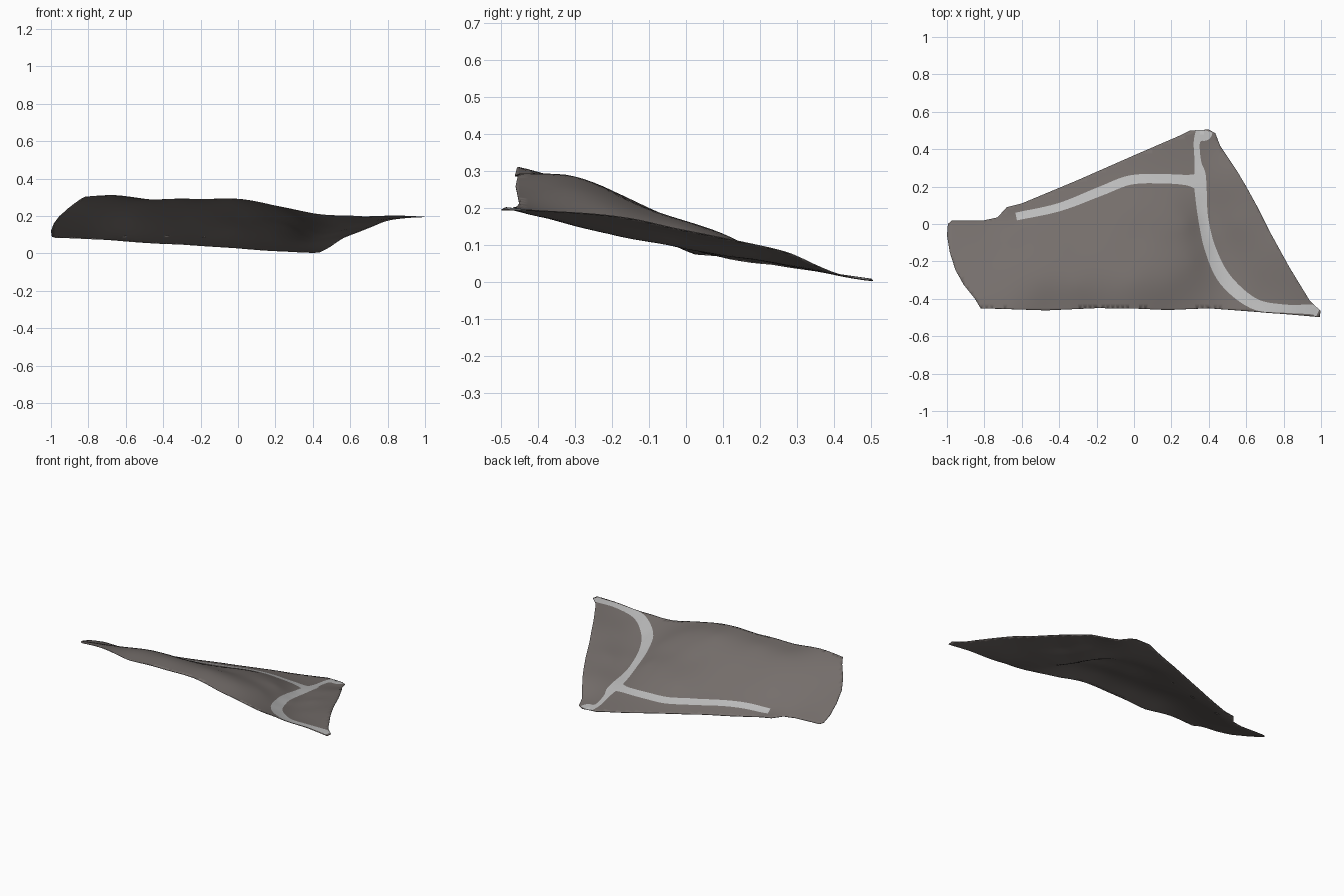
import bpy, bmesh, math
from mathutils import Vector
from mathutils.geometry import delaunay_2d_cdt

if "Cube" in bpy.data.objects:
    bpy.data.objects.remove(bpy.data.objects["Cube"])

# rim of the sheet (x, y, z): cuff end, then main panel, both going round the edge
CUFF = [(-0.66, -0.455, .312), (-0.82, -0.45, .303), (-0.85, -0.4, .285), (-0.91, -0.325, .24),
        (-0.955, -0.245, .2), (-0.985, -0.15, .16), (-1, -0.06, .12), (-0.995, 0.0, .092),
        (-0.975, 0.018, .086), (-0.8, 0.02, .08), (-0.73, 0.035, .077)]
PANEL = [(-0.68, 0.09, .074), (-0.6, 0.11, .067), (-0.3, 0.235, .05), (0, 0.367, .03),
         (0.25, 0.475, .013), (0.3, 0.5, .01), (0.4, 0.505, .006), (0.435, 0.485, .008),
         (0.46, 0.42, .02), (0.51, 0.345, .05), (0.55, 0.285, .078), (0.6, 0.2, .1),
         (0.655, 0.1, .121), (0.72, -0.03, .147), (0.775, -0.13, .17), (0.83, -0.23, .184),
         (0.94, -0.41, .195), (0.998, -0.465, .197), (0.993, -0.498, .197),
         (0.85, -0.485, .203), (0.6, -0.465, .203), (0.4, -0.45, .215), (0.18, -0.46, .26),
         (0, -0.452, .291), (-0.2, -0.45, .29), (-0.47, -0.462, .289)]
# folds along the trim and bulges inside the sheet
INNER = [(-0.85, -0.15, .165), (-0.75, -0.08, .13), (-0.73, -0.3, .255), (-0.62, 0.04, .085),
         (-0.55, -0.1, .185), (-0.5, -0.3, .28), (-0.3, -0.32, .29), (-0.3, -0.1, .195),
         (-0.4, 0.09, .09), (-0.18, 0.175, .077), (0, -0.3, .285), (0, -0.1, .198), (0, 0.1, .131),
         (0, 0.24, .066), (0.15, 0.242, .062), (0.2, -0.3, .25), (0.2, -0.1, .185), (0.2, 0.1, .12),
         (0.28, 0.0, .142), (0.31, -0.2, .19), (0.35, 0.22, .058), (0.345, 0.35, .033),
         (0.365, 0.1, .076), (0.38, 0.0, .096), (0.42, -0.16, .127), (0.49, -0.3, .156),
         (0.65, -0.42, .185), (0.55, 0.0, .12), (0.66, -0.23, .162), (0.48, 0.2, .079)]
# trim bands: x, y, half width
BANDS = [
    [(-0.63, 0.04, .021), (-0.4, 0.09, .022), (-0.18, 0.175, .025), (-0.02, 0.235, .025),
     (0.15, 0.242, .025), (0.28, 0.235, .028), (0.35, 0.225, .045)],
    [(0.372, 0.503, .05), (0.365, 0.482, .047), (0.342, 0.455, .022), (0.335, 0.42, .016),
     (0.342, 0.33, .018), (0.352, 0.27, .03), (0.355, 0.2, .033), (0.37, 0.03, .027),
     (0.41, -0.14, .03), (0.49, -0.3, .035), (0.64, -0.425, .03), (0.8, -0.452, .022),
     (0.95, -0.457, .026), (0.985, -0.47, .028)]]


def solve(a, b):
    n = len(b)
    m = [r[:] + [v] for r, v in zip(a, b)]
    for i in range(n):
        p = max(range(i, n), key=lambda k: abs(m[k][i]))
        m[i], m[p] = m[p], m[i]
        for k in range(i + 1, n):
            f = m[k][i] / m[i][i]
            if f:
                m[k] = [u - f * v for u, v in zip(m[k], m[i])]
    x = [0] * n
    for i in reversed(range(n)):
        x[i] = (m[i][n] - sum(m[i][j] * x[j] for j in range(i + 1, n))) / m[i][i]
    return x


# smooth height surface through all control points
CTRL = CUFF + PANEL + INNER
N = len(CTRL)


def kern(ax, ay, bx, by):
    d = (ax - bx) ** 2 + (ay - by) ** 2
    return 0.5 * d * math.log(d) if d > 1e-12 else 0.0


rows = [[kern(p[0], p[1], q[0], q[1]) + (0.0003 if p is q else 0) for q in CTRL] + [1, p[0], p[1]]
        for p in CTRL]
rows += [[1] * N + [0] * 3, [p[0] for p in CTRL] + [0] * 3, [p[1] for p in CTRL] + [0] * 3]
W = solve(rows, [p[2] for p in CTRL] + [0, 0, 0])


def height(x, y):
    z = sum(w * kern(x, y, p[0], p[1]) for w, p in zip(W, CTRL)) + W[N] + W[N + 1] * x + W[N + 2] * y
    return max(z, 0.003)


def spline(pts, n=6):
    v = [Vector(p) for p in pts]
    v = [v[0] * 2 - v[1]] + v + [v[-1] * 2 - v[-2]]
    out = []
    for a, b, c, d in zip(v, v[1:], v[2:], v[3:]):
        for k in range(n):
            t = k / n
            out.append(0.5 * (2 * b + (c - a) * t + (2 * a - 5 * b + 4 * c - d) * t * t
                              + (3 * b - a - 3 * c + d) * t ** 3))
    return out + [v[-2]]


def dense(pts, step=0.03):
    out = []
    for a, b in zip(pts, pts[1:] + pts[:1]):
        a, b = Vector(a[:2]), Vector(b[:2])
        n = max(1, round((b - a).length / step))
        out += [a.lerp(b, k / n) for k in range(n)]
    return out


def band_loop(line):
    left, right = [], []
    for i, p in enumerate(line):
        t = (line[min(i + 1, len(line) - 1)] - line[max(i - 1, 0)]).to_2d().normalized()
        s = Vector((-t.y, t.x)) * p.z
        left.append(p.to_2d() + s)
        right.append(p.to_2d() - s)
    return left + right[::-1]


def in_loop(p, loop):
    hit = False
    for a, b in zip(loop, loop[1:] + loop[:1]):
        if (a.y > p.y) != (b.y > p.y) and p.x < a.x + (p.y - a.y) * (b.x - a.x) / (b.y - a.y):
            hit = not hit
    return hit


def material(name, rgb):
    m = bpy.data.materials.new(name)
    m.diffuse_color = (*rgb, 1)
    m.use_nodes = True
    m.node_tree.nodes["Principled BSDF"].inputs["Base Color"].default_value = m.diffuse_color
    return m


MATS = [material("warm_grey_cloth", (0.178, 0.157, 0.148)), material("light_grey_trim", (0.5, 0.5, 0.5))]


def sheet(name, outline, bands):
    outline = dense(outline)
    pts, edges = [], []
    for loop in [outline] + bands:
        o, n = len(pts), len(loop)
        pts += loop
        edges += [(o + i, o + (i + 1) % n) for i in range(n)]
    grid = [Vector((-1 + 0.025 * i, -0.5 + 0.025 * j)) for i in range(81) for j in range(41)]
    pts += [g for g in grid if in_loop(g, outline)]
    vs, _, fs = delaunay_2d_cdt(pts, edges, [], 1, 1e-5)[:3]
    bm = bmesh.new()
    verts = [bm.verts.new((v.x, v.y, height(v.x, v.y))) for v in vs]
    for f in fs:
        c = sum((vs[i] for i in f), Vector((0, 0))) / len(f)
        if in_loop(c, outline):
            face = bm.faces.new([verts[i] for i in f])
            face.smooth = True
            face.material_index = int(any(in_loop(c, b) for b in bands))
    for v in [v for v in bm.verts if not v.link_faces]:
        bm.verts.remove(v)
    bm.normal_update()
    for f in bm.faces:
        if f.normal.z < 0:
            f.normal_flip()
    me = bpy.data.meshes.new(name)
    bm.to_mesh(me)
    bm.free()
    ob = bpy.data.objects.new(name, me)
    bpy.context.collection.objects.link(ob)
    for m in MATS:
        me.materials.append(m)
    # thin cloth, plain underside
    mod = ob.modifiers.new("thickness", "SOLIDIFY")
    mod.thickness = 0.003
    mod.offset = -1
    mod.material_offset = -1


# folded cloth panel with its cuff end and trim bands
sheet("cloth_panel", CUFF + PANEL, [band_loop(spline(b)) for b in BANDS])
